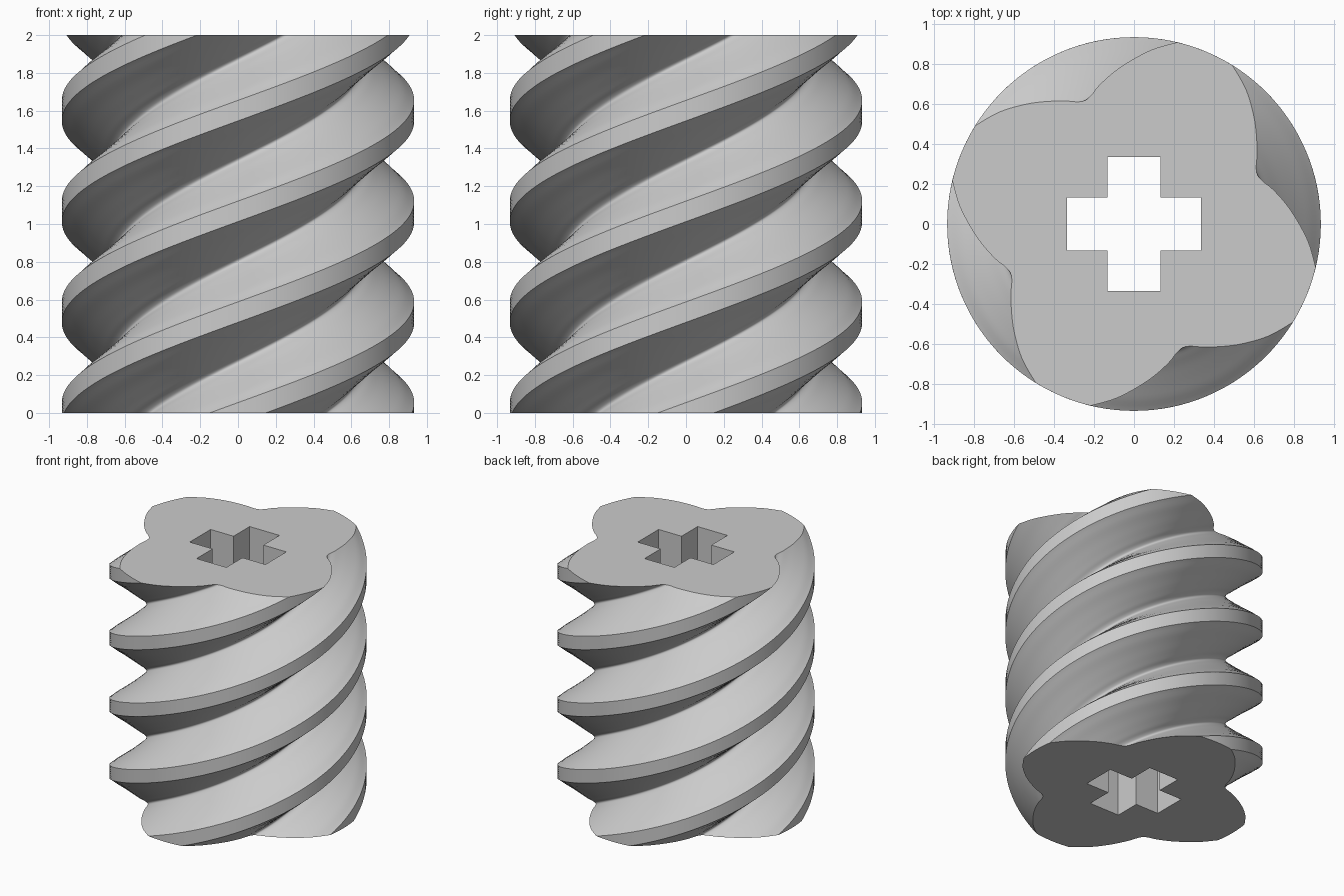
import bpy, bmesh
from math import radians, cos, sin
from mathutils import Matrix, Vector

cube = bpy.data.objects.get("Cube")
if cube:
    bpy.data.objects.remove(cube)

HEIGHT, RADIUS, LAYERS = 2.0, 0.933, 120
TWIST = radians(337.5)
LOBE_START, LOBE_END = radians(58.3), radians(76.6)


def smooth_path(points, steps):
    """Catmull-Rom curve through the points, without the last one."""
    p = [points[0]] + points + [points[-1]]
    path = []
    for a, b, c, d in zip(p, p[1:], p[2:], p[3:]):
        for i in range(steps):
            t = i / steps
            path.append(0.5 * (2 * b + (c - a) * t + (2 * a - 5 * b + 4 * c - d) * t ** 2
                               + (3 * b - a - 3 * c + d) * t ** 3))
    return path


def on_rim(angle):
    return Vector((RADIUS * cos(angle), RADIUS * sin(angle)))


# One quarter of the cross-section: rounded lobe rim, then the asymmetric groove
rim = [on_rim(LOBE_START + (LOBE_END - LOBE_START) * i / 6) for i in range(6)]
groove = [(0.08, 0.867), (-0.07, 0.782), (-0.17, 0.697), (-0.212, 0.645), (-0.245, 0.617),
          (-0.285, 0.610), (-0.37, 0.615), (-0.52, 0.602), (-0.67, 0.56)]
groove = [on_rim(LOBE_END)] + [Vector(p) for p in groove] + [on_rim(LOBE_START + radians(90))]
quarter = rim + smooth_path(groove, 4)


def four_times(points):
    return [Matrix.Rotation(radians(90 * k), 2) @ p for k in range(4) for p in points]


section = four_times(quarter)
LONG, WIDE = 0.335, 0.132
cross = four_times([Vector((LONG, -WIDE)), Vector((LONG, WIDE)), Vector((WIDE, WIDE))])

bm = bmesh.new()


def ring(points, z, angle=0.0):
    turn = Matrix.Rotation(angle, 2)
    return [bm.verts.new((*(turn @ p), z)) for p in points]


def skin(low, high):
    n = len(low)
    for i in range(n):
        j = (i + 1) % n
        bm.faces.new((low[i], low[j], high[j], high[i]))


# Twisted outer surface
rings = [ring(section, HEIGHT * k / LAYERS, TWIST * (k / LAYERS - 1)) for k in range(LAYERS + 1)]
for low, high in zip(rings, rings[1:]):
    skin(low, high)

# Straight cross-shaped socket through the middle
hole = [ring(cross, 0), ring(cross, HEIGHT)]
skin(hole[1], hole[0])

# Flat ends around the socket
for z, outer, inner in ((-1, rings[0], hole[0]), (1, rings[-1], hole[1])):
    edges = [bm.edges.get((loop[i - 1], loop[i])) for loop in (outer, inner) for i in range(len(loop))]
    bmesh.ops.triangle_fill(bm, edges=edges, use_beauty=True, normal=(0, 0, z))
bmesh.ops.recalc_face_normals(bm, faces=bm.faces)

mesh = bpy.data.meshes.new("screw_segment")
bm.to_mesh(mesh)
bm.free()
screw = bpy.data.objects.new("screw_segment", mesh)
bpy.context.collection.objects.link(screw)

# Plain grey
grey = bpy.data.materials.new("light_grey")
grey.use_nodes = True
grey.diffuse_color = (0.6, 0.6, 0.6, 1)
grey.node_tree.nodes["Principled BSDF"].inputs["Base Color"].default_value = (0.6, 0.6, 0.6, 1)
mesh.materials.append(grey)

bpy.ops.object.select_all(action='DESELECT')
screw.select_set(True)
bpy.context.view_layer.objects.active = screw
bpy.ops.object.shade_smooth_by_angle(angle=radians(20))
